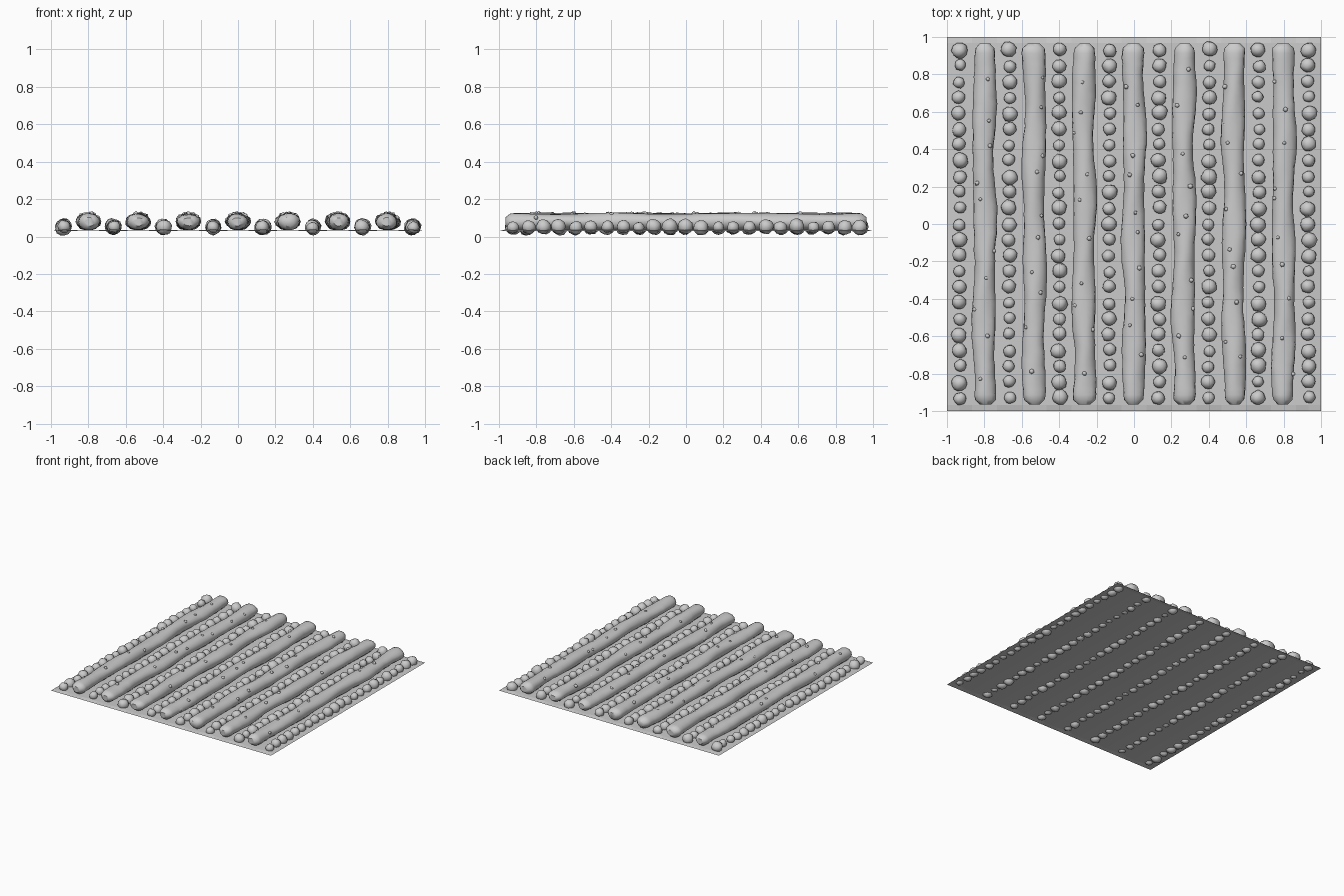
import bpy, bmesh, math, random
from mathutils import Matrix, Vector, Euler

random.seed(7)
if "Cube" in bpy.data.objects:
    bpy.data.objects.remove(bpy.data.objects["Cube"])

PITCH = 2 / 7.5          # distance between neighbouring ridges
RIDGES = 7
STONES = 23


def finish(bm, name, smooth=True):
    bmesh.ops.recalc_face_normals(bm, faces=bm.faces)
    for face in bm.faces:
        face.smooth = smooth
    mesh = bpy.data.meshes.new(name)
    bm.to_mesh(mesh)
    bm.free()
    obj = bpy.data.objects.new(name, mesh)
    bpy.context.collection.objects.link(obj)
    return obj


def add_lump(bm, centre, radius, detail, rough):
    turn = Euler([random.uniform(0, math.tau) for _ in range(3)]).to_matrix().to_4x4()
    made = bmesh.ops.create_icosphere(bm, subdivisions=detail, radius=radius,
                                      matrix=Matrix.Translation(centre) @ turn)
    for v in made["verts"]:
        v.co += (v.co - Vector(centre)) * random.uniform(-rough, rough)
        v.co.z = max(v.co.z, 0)


# Soil sheet, slightly raised under the stone rows and lowered at the rim
bm = bmesh.new()
bmesh.ops.create_grid(bm, x_segments=30, y_segments=60, size=1)
for v in bm.verts:
    rim = max(abs(v.co.x), abs(v.co.y)) > 0.99
    v.co.z = 0.029 if rim else 0.034 - 0.003 * math.cos(math.tau * v.co.x / PITCH)
finish(bm, "soil", smooth=False)


# Rounded, uneven earth ridges
def make_ridge(x0, number):
    sides, rings, half = 14, 48, 0.965
    phase = [random.uniform(0, math.tau) for _ in range(4)]
    bm = bmesh.new()
    loops = []
    for i in range(rings + 1):
        t = -math.cos(math.pi * i / rings) * 0.4 + (2 * i / rings - 1) * 0.6
        y = t * half
        gap = min(1, (half - abs(y)) / 0.05)
        taper = 0.5 + 0.5 * math.sqrt(max(0, 1 - (1 - gap) ** 2))
        sway = 0.005 * math.sin(7 * y + phase[0]) + random.uniform(-0.002, 0.002)
        wide = (0.059 + 0.005 * math.sin(11 * y + phase[1])) * taper
        tall = (0.045 + 0.003 * math.sin(9 * y + phase[2])) * taper
        loop = []
        for k in range(sides):
            a = math.tau * k / sides
            bump = 1 + 0.04 * math.sin(3 * a + 13 * y + phase[3]) + random.uniform(-0.025, 0.025)
            z = 0.079 + tall * math.sin(a) * bump
            loop.append(bm.verts.new((x0 + sway + wide * math.cos(a) * bump, y, max(z, 0.034))))
        loops.append(loop)
    for a, b in zip(loops, loops[1:]):
        for k in range(sides):
            n = (k + 1) % sides
            bm.faces.new((a[k], a[n], b[n], b[k]))
    bm.faces.new(loops[0])
    bm.faces.new(loops[-1])
    obj = finish(bm, f"ridge_{number}")
    obj.data.set_sharp_from_angle(angle=math.radians(50))


# Small clods scattered on each ridge
def make_clods(x0, number):
    bm = bmesh.new()
    for i in range(10):
        y = -0.85 + 1.7 * (i + random.uniform(0.1, 0.9)) / 10
        a = math.radians(random.uniform(25, 155))
        spot = (x0 + 0.059 * math.cos(a), y, 0.079 + 0.043 * math.sin(a))
        add_lump(bm, spot, random.uniform(0.010, 0.015), 1, 0.12)
    finish(bm, f"clods_{number}")


# Rows of half-buried stones in the furrows
def make_stones(x0, number):
    bm = bmesh.new()
    for i in range(STONES):
        y = 0.93 * (2 * i / (STONES - 1) - 1) + random.uniform(-0.006, 0.006)
        spot = (x0 + random.uniform(-0.005, 0.005), y, random.uniform(0.046, 0.056))
        add_lump(bm, spot, random.uniform(0.030, 0.043), 2, 0.07)
    finish(bm, f"stones_{number}")


for n in range(RIDGES):
    x = (n - (RIDGES - 1) / 2) * PITCH
    make_ridge(x, n + 1)
    make_clods(x, n + 1)
for n in range(RIDGES + 1):
    make_stones((n - RIDGES / 2) * PITCH, n + 1)
